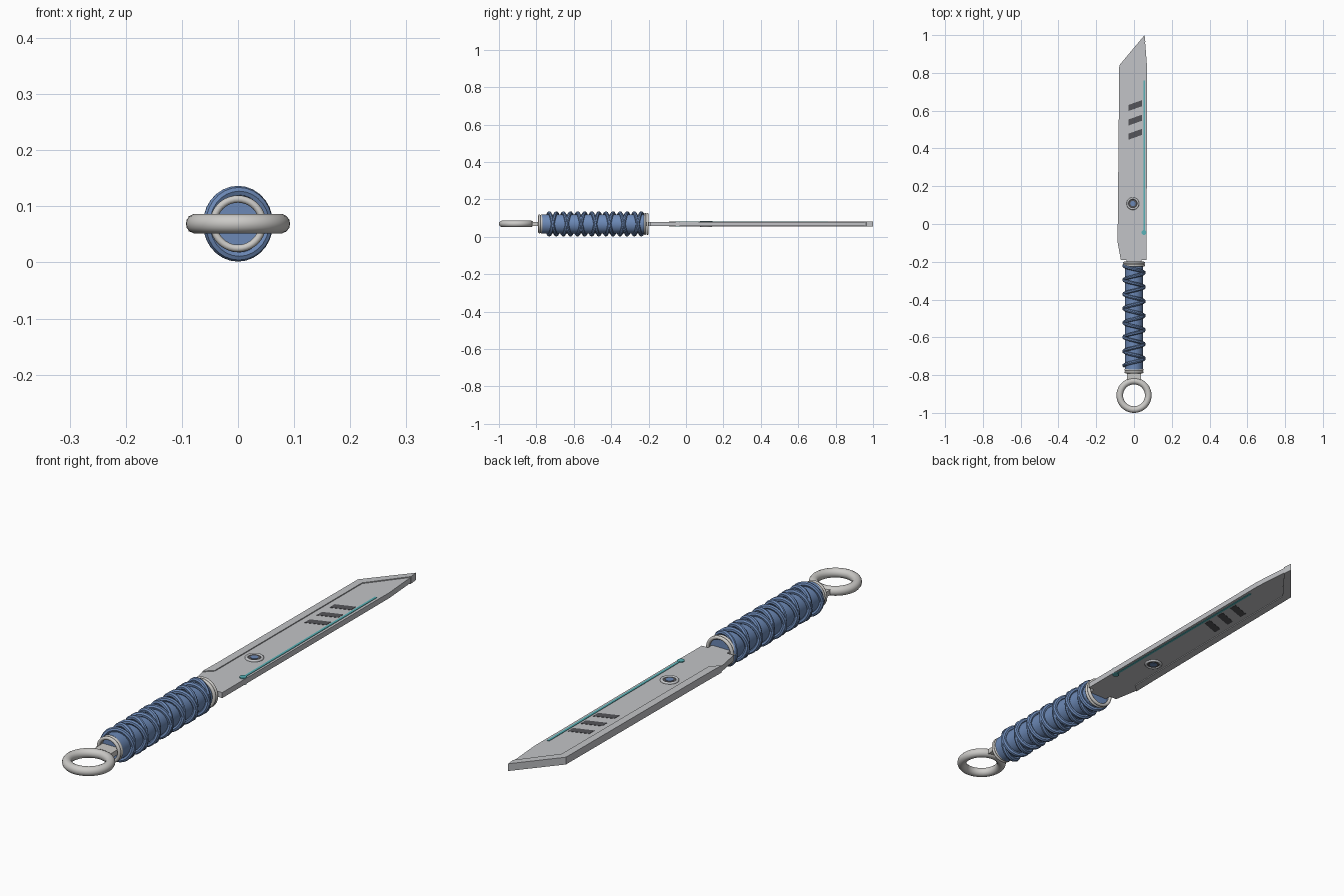
import bpy, bmesh, math
from mathutils import Vector

cube = bpy.data.objects.get("Cube")
if cube:
    bpy.data.objects.remove(cube, do_unlink=True)

ZC = 0.069  # mid plane height


def material(name, r, g, b):
    m = bpy.data.materials.new(name)
    m.use_nodes = True
    m.diffuse_color = (r, g, b, 1)
    m.node_tree.nodes["Principled BSDF"].inputs["Base Color"].default_value = (r, g, b, 1)
    return m


steel = material("blade_steel", 0.54, 0.55, 0.57)
pale = material("pale_metal", 0.60, 0.59, 0.57)
blue = material("blue_wrap", 0.15, 0.25, 0.47)
dark = material("dark_inlay", 0.09, 0.09, 0.10)
teal = material("teal_inlay", 0.10, 0.45, 0.48)


def finish(obj, name, mat, smooth=True):
    obj.name = name
    obj.data.materials.clear()
    obj.data.materials.append(mat)
    if smooth:
        bpy.ops.object.select_all(action='DESELECT')
        obj.select_set(True)
        bpy.context.view_layer.objects.active = obj
        bpy.ops.object.shade_smooth_by_angle()
    return obj


def prism(name, outline, half, mat):
    """Flat plate from an outline, symmetric about the mid plane."""
    bm = bmesh.new()
    base = bm.faces.new([bm.verts.new((x, y, ZC - half)) for x, y in outline])
    ext = bmesh.ops.extrude_face_region(bm, geom=[base])
    verts = [v for v in ext["geom"] if isinstance(v, bmesh.types.BMVert)]
    bmesh.ops.translate(bm, vec=(0, 0, 2 * half), verts=verts)
    bmesh.ops.recalc_face_normals(bm, faces=bm.faces)
    mesh = bpy.data.meshes.new(name)
    bm.to_mesh(mesh)
    bm.free()
    obj = bpy.data.objects.new(name, mesh)
    bpy.context.collection.objects.link(obj)
    return finish(obj, name, mat, False)


def torus(name, loc, major, minor, mat, upright=False):
    bpy.ops.mesh.primitive_torus_add(location=loc, major_radius=major, minor_radius=minor,
                                     major_segments=40, minor_segments=14,
                                     rotation=(math.pi / 2 if upright else 0, 0, 0))
    return finish(bpy.context.object, name, mat)


def disc(name, x, y, radius, half, mat):
    bpy.ops.mesh.primitive_cylinder_add(vertices=28, radius=radius, depth=2 * half,
                                        location=(x, y, ZC))
    return finish(bpy.context.object, name, mat)


def box(x0, x1, y0, y1):
    return [(x0, y0), (x1, y0), (x1, y1), (x0, y1)]


# Blade: thin body with a thicker rim along the cutting edge and tip
edge = [(-0.088, -0.09), (-0.086, 0.0), (-0.078, 0.84), (0.056, 1.0)]
prism("blade_body", [(0.066, -0.19), (-0.07, -0.19)] + edge + [(0.07, 0.82)], 0.0105, steel)
prism("blade_edge_rim", edge + [(0.06, 0.965), (-0.05, 0.825), (-0.056, -0.06)], 0.014, steel)

# Three slanted inlays, showing on both faces
for i, y in enumerate((0.475, 0.55, 0.627)):
    prism("slanted_inlay_%d" % (i + 1),
          [(-0.03, y - 0.029), (0.043, y - 0.003), (0.043, y + 0.029), (-0.03, y + 0.003)],
          0.0115, dark)

# Long teal line with its end dot
prism("teal_line", box(0.050, 0.059, -0.045, 0.76), 0.0125, teal)
disc("teal_dot", 0.053, -0.045, 0.013, 0.0135, teal)

# Round rivet
disc("rivet_seat", -0.006, 0.108, 0.026, 0.013, dark)
disc("rivet_core", -0.006, 0.108, 0.014, 0.0145, blue)
for side in (-1, 1):
    torus("rivet_rim", (-0.006, 0.108, ZC + side * 0.0115), 0.028, 0.0055, steel)

# Tang pieces at both ends of the grip
prism("front_tang", box(-0.036, 0.036, -0.835, -0.76), 0.010, pale)
prism("blade_neck", box(-0.04, 0.04, -0.23, -0.185), 0.010, steel)

# Pommel ring and collars
torus("pommel_ring", (0, -0.907, ZC), 0.0755, 0.0175, pale)
for y in (-0.784, -0.772):
    torus("pommel_collar", (0, y, ZC), 0.044, 0.0065, pale, True)
for y in (-0.219, -0.206):
    torus("blade_collar", (0, y, ZC), 0.052, 0.0065, pale, True)

# Grip core
bpy.ops.mesh.primitive_cylinder_add(vertices=32, radius=1, depth=0.555,
                                    location=(0, -0.492, ZC), rotation=(math.pi / 2, 0, 0))
core = bpy.context.object
core.scale = (0.048, 0.051, 1)
finish(core, "grip_core", blue)


# Two cords wound in opposite directions, crossing at the sides
def cord(name, direction, turns=7, steps=28):
    curve = bpy.data.curves.new(name, 'CURVE')
    curve.dimensions = '3D'
    curve.bevel_depth = 0.0095
    curve.bevel_resolution = 2
    curve.use_fill_caps = True
    spline = curve.splines.new('POLY')
    count = turns * steps + 1
    spline.points.add(count - 1)
    for i, p in enumerate(spline.points):
        a = math.tau * i / steps
        p.co = (-0.053 * math.cos(a), -0.75 + 0.53 * i / (count - 1),
                ZC + direction * 0.058 * math.sin(a), 1)
    obj = bpy.data.objects.new(name, curve)
    bpy.context.collection.objects.link(obj)
    bpy.ops.object.select_all(action='DESELECT')
    obj.select_set(True)
    bpy.context.view_layer.objects.active = obj
    bpy.ops.object.convert(target='MESH')
    finish(bpy.context.object, name, blue)


cord("grip_cord_right_hand", 1)
cord("grip_cord_left_hand", -1)
